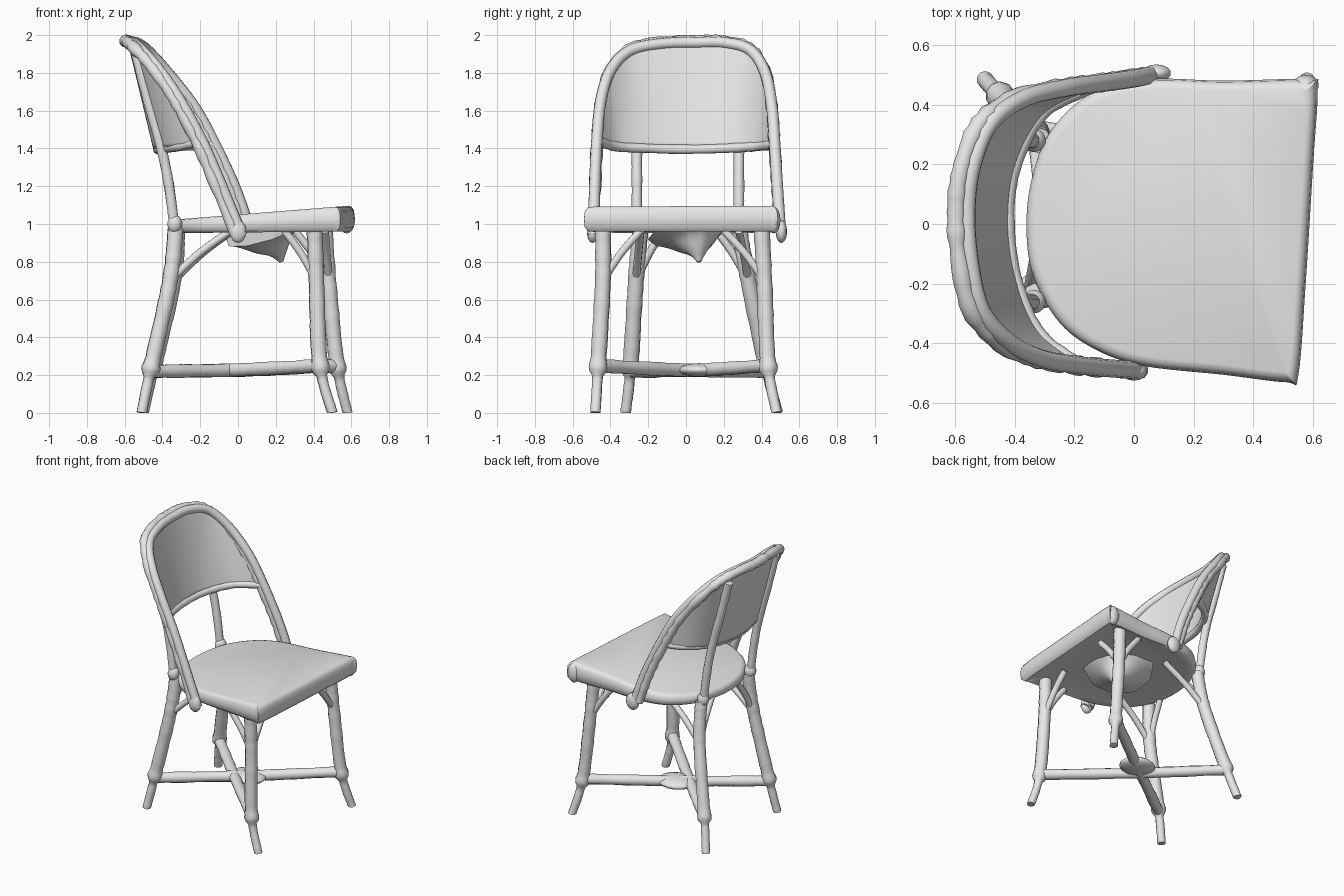
import bpy
import bmesh
import random
from mathutils import Vector

random.seed(4)
cube = bpy.data.objects.get("Cube")
if cube:
    bpy.data.objects.remove(cube)

grey = bpy.data.materials.new("light_grey")
grey.use_nodes = True
grey.diffuse_color = (0.8, 0.8, 0.8, 1)
grey.node_tree.nodes["Principled BSDF"].inputs["Base Color"].default_value = (0.8, 0.8, 0.8, 1)


def spline(pts, n, start=0.0, end=None, closed=False):
    """Sample n points of a smooth curve through pts."""
    pts = [Vector(p) for p in pts]
    m = len(pts)
    last = m if closed else m - 1
    end = last if end is None else end
    out = []
    for k in range(n):
        u = start + (end - start) * k / (n if closed else n - 1)
        i = min(int(u), last - 1)
        t = u - i
        if closed:
            a, b, c, d = (pts[(i + j) % m] for j in (-1, 0, 1, 2))
        else:
            a, b, c, d = (pts[max(0, min(m - 1, i + j))] for j in (-1, 0, 1, 2))
        out.append(0.5 * (2 * b + (c - a) * t + (2 * a - 5 * b + 4 * c - d) * t * t
                          + (3 * b - a - 3 * c + d) * t ** 3))
    return out


def finish(obj):
    obj.data.materials.clear()
    obj.data.materials.append(grey)
    bpy.ops.object.select_all(action="DESELECT")
    obj.select_set(True)
    bpy.context.view_layer.objects.active = obj
    bpy.ops.object.shade_smooth_by_angle(angle=0.9)
    return obj


def mesh_object(name, bm):
    bmesh.ops.recalc_face_normals(bm, faces=bm.faces)
    data = bpy.data.meshes.new(name)
    bm.to_mesh(data)
    bm.free()
    obj = bpy.data.objects.new(name, data)
    bpy.context.collection.objects.link(obj)
    return finish(obj)


def tube(name, path, radius, rough=0.0):
    """Round cane along a path; radius is a number or a function of the point."""
    data = bpy.data.curves.new(name, "CURVE")
    data.dimensions = "3D"
    data.bevel_depth = 1.0
    data.bevel_resolution = 3
    data.use_fill_caps = True
    s = data.splines.new("POLY")
    s.points.add(len(path) - 1)
    for p, co in zip(s.points, path):
        p.co = (*co, 1)
        r = radius(co) if callable(radius) else radius
        p.radius = r * (1 + random.uniform(-rough, rough))
    obj = bpy.data.objects.new(name, data)
    bpy.context.collection.objects.link(obj)
    bpy.ops.object.select_all(action="DESELECT")
    obj.select_set(True)
    bpy.context.view_layer.objects.active = obj
    bpy.ops.object.convert(target="MESH")
    obj = bpy.context.view_layer.objects.active
    for v in obj.data.vertices:
        v.co.z = max(0, v.co.z)
    return finish(obj)


def ball(name, co, size):
    bm = bmesh.new()
    bmesh.ops.create_uvsphere(bm, u_segments=14, v_segments=9, radius=1)
    for v in bm.verts:
        v.co = Vector(co) + Vector(a * b for a, b in zip(v.co, size))
    return mesh_object(name, bm)


# Seat: rounded at the rear, square at the front, rising forward
outline = [(0.615, 0.455), (0.585, 0.485), (0.3, 0.48), (0.05, 0.485), (-0.14, 0.44),
           (-0.28, 0.31), (-0.345, 0.14), (-0.36, -0.03), (-0.335, -0.18), (-0.25, -0.33),
           (-0.13, -0.42), (0.03, -0.475), (0.3, -0.505), (0.51, -0.53), (0.55, -0.51),
           (0.575, -0.2), (0.6, 0.2)]
edge = spline([(x, y, 0) for x, y in outline], 102, closed=True)
centre = Vector((0.12, 0, 0))
bm = bmesh.new()
rings = []
for scale, height in ((0.6, 0.2), (0.85, 0.12), (0.95, 0.0), (0.99, 0.15), (1, 0.5), (0.99, 0.8), (0.965, 0.95), (0.93, 1)):
    ring = []
    for p in edge:
        q = centre + (p - centre) * scale
        low, high = 0.955 + 0.01 * q.x, 1.05 + 0.08 * q.x
        ring.append(bm.verts.new((q.x, q.y, low + (high - low) * height)))
    rings.append(ring)
for a, b in zip(rings, rings[1:]):
    for i in range(len(edge)):
        j = (i + 1) % len(edge)
        bm.faces.new((a[i], a[j], b[j], b[i]))
bm.faces.new(rings[0][::-1])
bm.faces.new(rings[-1])
mesh_object("seat", bm)
ball("front_left_corner_knob", (0.575, 0.465, 1.02), (0.045, 0.035, 0.07))

# Sagging lump beneath the seat, flaring towards the top
tube("seat_underside_lump",
     spline([(0.16, 0.03, 0.975), (0.18, 0.045, 0.92), (0.21, 0.06, 0.86), (0.23, 0.07, 0.8)], 14),
     lambda p: 0.012 + 0.6 * (p.z - 0.8) + 4 * (p.z - 0.8) ** 2)

# Legs, thinner below the joint where the stretchers meet them
legs = {
    "front_right_leg": [(0.405, -0.44, 0.98), (0.415, -0.44, 0.7), (0.435, -0.465, 0.25), (0.50, -0.48, 0.0)],
    "front_left_leg": [(0.46, 0.40, 0.98), (0.48, 0.415, 0.7), (0.525, 0.435, 0.25), (0.58, 0.48, 0.0)],
    "rear_right_leg": [(-0.33, -0.24, 0.98), (-0.36, -0.265, 0.7), (-0.465, -0.295, 0.22), (-0.51, -0.32, 0.0)],
    "rear_left_leg": [(-0.32, 0.28, 0.98), (-0.34, 0.33, 0.7), (-0.45, 0.43, 0.22), (-0.50, 0.485, 0.0)],
}


def leg_radius(p):
    swell = max(0, 1 - abs(p.z - 0.24) / 0.05)
    return (0.028 if p.z < 0.2 else 0.042) + 0.009 * swell


for name, pts in legs.items():
    tube(name, spline(pts, 44), leg_radius, 0.04)
    # Two thin, nearly straight braces spread from each leg to the seat
    top, knee = Vector(pts[0]), Vector(pts[1])
    front = top.x > 0
    side_reach = Vector((-0.16 if front else 0.29, 0, 0))
    cross_reach = Vector((0, (0.2 if front else 0.12) * (-1 if top.y > 0 else 1), 0))
    for label, reach in (("side", side_reach), ("cross", cross_reach)):
        tip = Vector((top.x, top.y, 0.965)) + reach
        mid = knee.lerp(tip, 0.5) - reach * 0.03 + Vector((0, 0, 0.01))
        tube(name + "_" + label + "_brace", spline([knee, mid, tip], 12), 0.021)

# Crossed stretchers with a flat web at the crossing
for a, b in (("front_right", "rear_left"), ("front_left", "rear_right")):
    p, q = Vector(legs[a + "_leg"][2]), Vector(legs[b + "_leg"][2])
    mid = p.lerp(q, 0.5) - Vector((0, 0, 0.008))
    tube("stretcher_" + a, spline([p, mid, q], 30), 0.036, 0.06)
ball("stretcher_hub", mid, (0.13, 0.11, 0.036))

# Backrest arch: a front cane and a rougher binding behind it
arch = [(0.02, -0.49, 0.94), (-0.085, -0.483, 1.2), (-0.19, -0.472, 1.44), (-0.31, -0.45, 1.66),
        (-0.42, -0.395, 1.82), (-0.51, -0.29, 1.92), (-0.55, -0.12, 1.955), (-0.56, 0.05, 1.96),
        (-0.54, 0.2, 1.96), (-0.48, 0.34, 1.92), (-0.37, 0.42, 1.80), (-0.23, 0.455, 1.62),
        (-0.12, 0.47, 1.42), (-0.01, 0.485, 1.18), (0.065, 0.5, 0.96)]
tube("back_arch", spline(arch, 90), 0.03)
binding = [(x - 0.035, y * 0.995, z + 0.008) for x, y, z in arch]
tube("back_arch_binding", spline(binding, 90), 0.031, 0.12)
ball("right_arch_end", (0.0, -0.495, 0.96), (0.045, 0.03, 0.06))
ball("left_arch_end", (0.075, 0.505, 0.96), (0.05, 0.03, 0.06))

# Lower rail of the backrest
rail = [arch[2], (-0.32, -0.37, 1.41), (-0.395, -0.2, 1.40), (-0.425, 0, 1.395),
        (-0.40, 0.2, 1.40), (-0.30, 0.38, 1.41), arch[12]]
tube("back_lower_rail", spline(rail, 50), 0.025, 0.06)

# Woven panel between rail and arch
upper, lower = spline(arch, 49, 2, 12), spline(rail, 49)
rows = 16
bm = bmesh.new()
grid = [[bm.verts.new(b.lerp(a, r / rows) + Vector((-0.008, 0, 0))) for a, b in zip(upper, lower)]
        for r in range(rows + 1)]
for r in range(rows):
    for c in range(len(upper) - 1):
        bm.faces.new((grid[r][c], grid[r][c + 1], grid[r + 1][c + 1], grid[r + 1][c]))
bmesh.ops.remove_doubles(bm, verts=bm.verts, dist=0.001)
solid = mesh_object("woven_back_panel", bm).modifiers.new("thickness", "SOLIDIFY")
solid.thickness = 0.03
solid.offset = 0

# Uprights from the seat, running up behind the panel
for side, y in (("right", -0.26), ("left", 0.28)):
    tube(side + "_back_upright",
         spline([(-0.335, y, 0.97), (-0.365, y, 1.2), (-0.405, y, 1.4),
                 (-0.475, y, 1.65), (-0.54, y, 1.90)], 30), 0.028, 0.04)
    ball(side + "_upright_joint", (-0.335, y, 1.0), (0.04, 0.04, 0.05))
